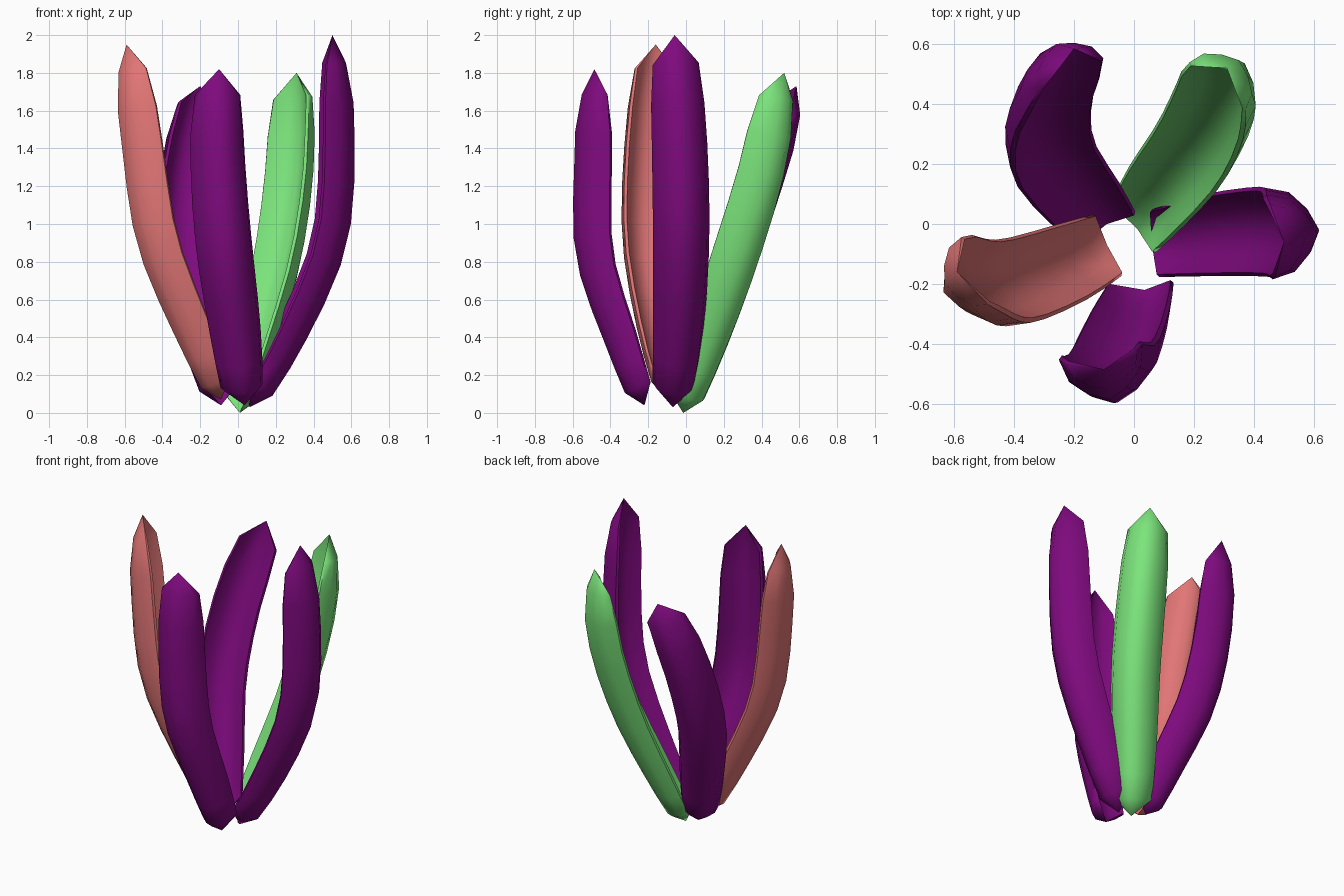
import bpy, bmesh, math
from mathutils import Vector

cube = bpy.data.objects.get("Cube")
if cube:
    bpy.data.objects.remove(cube)


def make_material(name, rgb):
    mat = bpy.data.materials.new(name)
    mat.use_nodes = True
    mat.diffuse_color = (*rgb, 1)
    mat.node_tree.nodes["Principled BSDF"].inputs["Base Color"].default_value = (*rgb, 1)
    return mat


purple = make_material("purple", (0.21, 0.003, 0.21))
green = make_material("light_green", (0.2, 0.78, 0.2))
salmon = make_material("salmon", (0.76, 0.18, 0.18))

# Half of the leaf cross-section (outward, sideways): ridge, flank, shoulder, rim, hollow
RIDGE, VALLEY = (0.095, 0), (0.018, 0)
FLANK = [(0.064, 0.065), (0.01, 0.122), (-0.066, 0.142), (-0.078, 0.13), (-0.014, 0.078)]
SECTION = [RIDGE] + FLANK + [VALLEY] + [(u, -v) for u, v in reversed(FLANK)]

# Height of each spine point as a share of the leaf's height
LEVELS = (0, 0.2, 0.45, 0.72, 1)
RINGS = 10


def spine_point(pts, t):
    """Smooth curve through the points, t counted in points."""
    i = min(int(t), len(pts) - 2)
    f = t - i
    p = [2 * pts[0] - pts[1]] + pts + [2 * pts[-1] - pts[-2]]
    a, b, c, d = p[i:i + 4]
    return 0.5 * (2 * b + (c - a) * f + (2 * a - 5 * b + 4 * c - d) * f ** 2
                  + (3 * b - a - 3 * c + d) * f ** 3)


def make_leaf(name, mat, bottom, top, turn, path):
    """Folded leaf with pointed ends; turn is the outward bearing at root and tip."""
    pts = [Vector((x, y, bottom + (top - bottom) * k)) for (x, y), k in zip(path, LEVELS)]
    bm = bmesh.new()
    rings = []
    for i in range(RINGS):
        k = i / (RINGS - 1)
        t = 0.26 + 3.47 * k
        centre = spine_point(pts, t)
        along = (spine_point(pts, t + 0.05) - spine_point(pts, t - 0.05)).normalized()
        bearing = math.radians(turn[0] + (turn[1] - turn[0]) * k)
        side = Vector((-math.sin(bearing), math.cos(bearing), 0))
        side = (side - along * side.dot(along)).normalized()
        out = side.cross(along)
        width = depth = 0.72 + 0.34 * math.sin(math.pi * (k * 0.75 + 0.05)) ** 0.8
        if i == 0:
            width, depth = 0.8, 0.8
        elif i == RINGS - 1:
            width, depth = 0.86, 0.68
        rings.append([bm.verts.new(centre + out * u * depth + side * v * width)
                      for u, v in SECTION])
    n = len(SECTION)
    for a, b in zip(rings, rings[1:]):
        for j in range(n):
            bm.faces.new((a[j], a[(j + 1) % n], b[(j + 1) % n], b[j]))
    # Pointed root and tip
    for ring, end in ((rings[0], pts[0]), (rings[-1], pts[-1])):
        apex = bm.verts.new(end)
        for j in range(n):
            bm.faces.new((ring[j], ring[(j + 1) % n], apex))
    bmesh.ops.recalc_face_normals(bm, faces=bm.faces)
    mesh = bpy.data.meshes.new(name)
    bm.to_mesh(mesh)
    bm.free()
    mesh.materials.append(mat)
    obj = bpy.data.objects.new(name, mesh)
    bpy.context.collection.objects.link(obj)
    bpy.ops.object.select_all(action="DESELECT")
    obj.select_set(True)
    bpy.context.view_layer.objects.active = obj
    bpy.ops.object.shade_smooth_by_angle(angle=math.radians(55))


make_leaf("left_leaf", purple, 0.03, 2.0, (5, 4),
          [(0.06, -0.07), (0.28, -0.035), (0.48, -0.02), (0.52, -0.03), (0.5, -0.06)])
make_leaf("back_left_leaf", green, 0.0, 1.8, (38, 50),
          [(0.01, -0.015), (0.115, 0.125), (0.235, 0.285), (0.3, 0.43), (0.31, 0.52)])
make_leaf("back_right_leaf", purple, 0.04, 1.73, (116, 118),
          [(-0.09, 0.0), (-0.19, 0.12), (-0.3, 0.28), (-0.295, 0.435), (-0.2, 0.585)])
make_leaf("right_leaf", salmon, 0.07, 1.95, (205, 202),
          [(-0.09, -0.07), (-0.26, -0.15), (-0.445, -0.215), (-0.525, -0.205), (-0.59, -0.16)])
make_leaf("front_leaf", purple, 0.04, 1.82, (276, 281),
          [(0.035, -0.22), (-0.005, -0.345), (-0.06, -0.485), (-0.095, -0.495), (-0.1, -0.485)])
